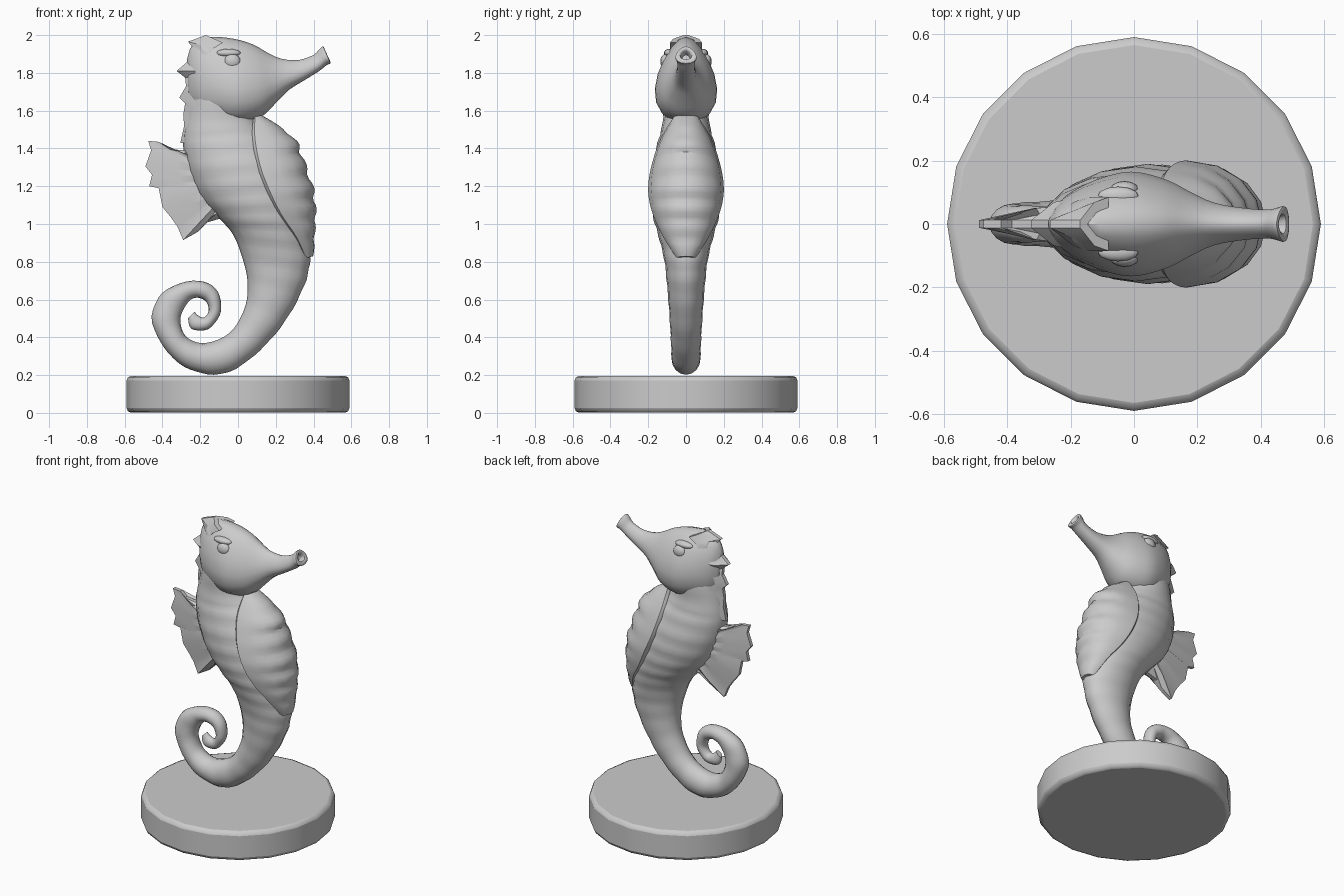
import bpy, bmesh, math
from mathutils import Vector

if "Cube" in bpy.data.objects:
    bpy.data.objects.remove(bpy.data.objects["Cube"])


def skin(name, rings, angle=40):
    """Join closed rings of points into a capped, smooth-shaded solid."""
    bm = bmesh.new()
    vs = [[bm.verts.new(p) for p in r] for r in rings]
    n = len(vs[0])
    for a, b in zip(vs, vs[1:]):
        for i in range(n):
            j = (i + 1) % n
            bm.faces.new((a[i], a[j], b[j], b[i]))
    bm.faces.new(vs[0])
    bm.faces.new(vs[-1][::-1])
    bmesh.ops.recalc_face_normals(bm, faces=bm.faces[:])
    me = bpy.data.meshes.new(name)
    bm.to_mesh(me)
    bm.free()
    ob = bpy.data.objects.new(name, me)
    bpy.context.collection.objects.link(ob)
    smooth(ob, angle)
    return ob


def smooth(ob, angle):
    bpy.ops.object.select_all(action='DESELECT')
    ob.select_set(True)
    bpy.context.view_layer.objects.active = ob
    bpy.ops.object.shade_smooth_by_angle(angle=math.radians(angle))


def spline(rows, steps):
    """Catmull-Rom interpolation of rows of numbers."""
    out = []
    for i in range(len(rows) - 1):
        p0, p1 = rows[max(i - 1, 0)], rows[i]
        p2, p3 = rows[i + 1], rows[min(i + 2, len(rows) - 1)]
        for k in range(steps):
            t = k / steps
            out.append([0.5 * (2 * b + (c - a) * t + (2 * a - 5 * b + 4 * c - d) * t * t
                               + (3 * b - a - 3 * c + d) * t ** 3)
                        for a, b, c, d in zip(p0, p1, p2, p3)])
    out.append(list(rows[-1]))
    return out


def loft(name, rows, steps=4, n=16, egg=0, ribs=0, amp=0, wamp=0, belly=False, angle=40):
    """Rows: back x, z, front x, z, half width in y."""
    pts = spline(rows, steps)
    rings = []
    for k, (bx, bz, fx, fz, w) in enumerate(pts):
        b, f = Vector((bx, 0, bz)), Vector((fx, 0, fz))
        c, d = (b, f - b) if belly else ((b + f) / 2, (f - b) / 2)
        wave = abs(math.sin(math.pi * ribs * k / (len(pts) - 1))) - 0.6 if ribs else 0
        ring = []
        for i in range(n):
            a = math.tau * i / n
            u, v = math.cos(a), math.sin(a)
            depth = u * (1 + amp * wave) if u > 0 else u * (0.15 if belly else 1)
            y = w * v * (1 + egg * u) * (1 + wamp * wave)
            ring.append(c + d * depth + Vector((0, y, 0)))
        rings.append(ring)
    return skin(name, rings, angle)


def plate(name, outer, inner, t_in, t_mid, t_out):
    """Fluted fin between an outer and an inner edge in the xz plane."""
    rings = []
    for k, (o, i) in enumerate(zip(outer, inner)):
        o, i = Vector((o[0], 0, o[1])), Vector((i[0], 0, i[1]))
        m = (o + i) / 2
        tm = t_mid * (1.25 if k % 2 == 0 else 0.75)
        side = [(i, t_in), (m, tm), (o, t_out)]
        rings.append([p + Vector((0, t, 0)) for p, t in side]
                     + [p - Vector((0, t, 0)) for p, t in side[::-1]])
    return skin(name, rings, 30)


# Round base, 20 sides with bevelled rims
bpy.ops.mesh.primitive_cylinder_add(vertices=20, radius=0.59, depth=0.195, location=(0, 0, 0.0985))
base = bpy.context.object
base.name = "round_base"
bev = base.modifiers.new("rim", 'BEVEL')
bev.width, bev.segments, bev.limit_method = 0.025, 2, 'ANGLE'
bev.angle_limit = math.radians(40)
smooth(base, 30)

# Body and curled tail
loft("body_and_tail", [
    (-.24, 1.70, .06, 1.68, .12), (-.28, 1.52, .10, 1.54, .125),
    (-.29, 1.41, .18, 1.45, .15), (-.26, 1.27, .27, 1.32, .18),
    (-.20, 1.14, .33, 1.19, .187), (-.11, 1.04, .36, 1.05, .175),
    (-.03, .95, .37, .92, .145), (.02, .83, .38, .79, .115),
    (.05, .70, .34, .65, .10), (.04, .57, .245, .48, .088),
    (-.02, .45, .115, .33, .08), (-.10, .39, -.04, .22, .077),
    (-.20, .37, -.19, .21, .075), (-.28, .41, -.345, .29, .07),
    (-.305, .50, -.455, .48, .064), (-.265, .585, -.40, .635, .058),
    (-.22, .61, -.24, .70, .052), (-.17, .59, -.12, .66, .046),
    (-.155, .54, -.09, .54, .04), (-.18, .505, -.155, .445, .034),
    (-.21, .515, -.245, .445, .028), (-.23, .535, -.265, .50, .018)],
    steps=5, ribs=26, amp=.04, wamp=.04)

# Scalloped belly shield, standing slightly proud of the body
loft("belly_shield", [
    (.09, 1.575, .13, 1.575, .06), (.09, 1.45, .29, 1.46, .135),
    (.12, 1.30, .345, 1.34, .185), (.17, 1.17, .395, 1.19, .20),
    (.23, 1.05, .41, 1.06, .175), (.31, .93, .405, .94, .12),
    (.36, .82, .40, .83, .05)],
    steps=6, ribs=7, amp=.1, belly=True)

# Head with long snout and hollow mouth
loft("head_and_snout", [
    (-.27, 1.87, -.26, 1.66, .03), (-.24, 1.95, -.20, 1.58, .085),
    (-.15, 1.99, -.10, 1.545, .135), (-.02, 1.98, 0, 1.53, .16),
    (.08, 1.95, .12, 1.565, .135), (.16, 1.905, .20, 1.64, .095),
    (.23, 1.875, .27, 1.71, .065), (.32, 1.868, .35, 1.76, .05),
    (.40, 1.895, .43, 1.81, .044), (.43, 1.925, .47, 1.842, .05),
    (.45, 1.94, .49, 1.85, .054), (.455, 1.92, .48, 1.872, .03),
    (.42, 1.895, .445, 1.855, .022)], steps=3, n=18, egg=.28)

# Eyes with brow ridges
for side, label in ((1, "left"), (-1, "right")):
    for part, loc, size in (("eye", (-.03, .108, 1.86), (.045, .028, .04)),
                            ("brow", (-.05, .088, 1.905), (.065, .03, .022))):
        bpy.ops.mesh.primitive_uv_sphere_add(segments=12, ring_count=8, radius=1,
                                             location=(loc[0], side * loc[1], loc[2]))
        ob = bpy.context.object
        ob.name = f"{part}_{label}"
        ob.scale = size
        smooth(ob, 60)

# Spiky crest down the back of the head and neck
crest = [(-.17, 2.0), (-.265, 1.965), (-.235, 1.93), (-.255, 1.87), (-.325, 1.81),
         (-.28, 1.775), (-.275, 1.73), (-.31, 1.67), (-.28, 1.64), (-.29, 1.58),
         (-.285, 1.52), (-.305, 1.43)]
root = [(-.08, 1.96), (-.13, 1.93), (-.15, 1.9), (-.17, 1.85), (-.18, 1.81), (-.18, 1.77),
        (-.18, 1.73), (-.18, 1.67), (-.18, 1.63), (-.19, 1.58), (-.2, 1.52), (-.2, 1.43)]
plate("head_crest", crest, root, .085, .055, .012)

# Fluted fin on the back
fin = [(-.29, 1.39), (-.385, 1.40), (-.42, 1.435), (-.475, 1.44), (-.46, 1.39), (-.49, 1.305),
       (-.455, 1.26), (-.47, 1.20), (-.42, 1.19), (-.40, 1.09), (-.355, 1.035),
       (-.32, .985), (-.29, .915), (-.21, .96), (-.175, 1.005), (-.09, 1.03)]
n = len(fin) - 1
fin_root = [(-.22 + .17 * (k / n), 1.37 - .29 * (k / n)) for k in range(n + 1)]
plate("back_fin", fin, fin_root, .06, .04, .012)
